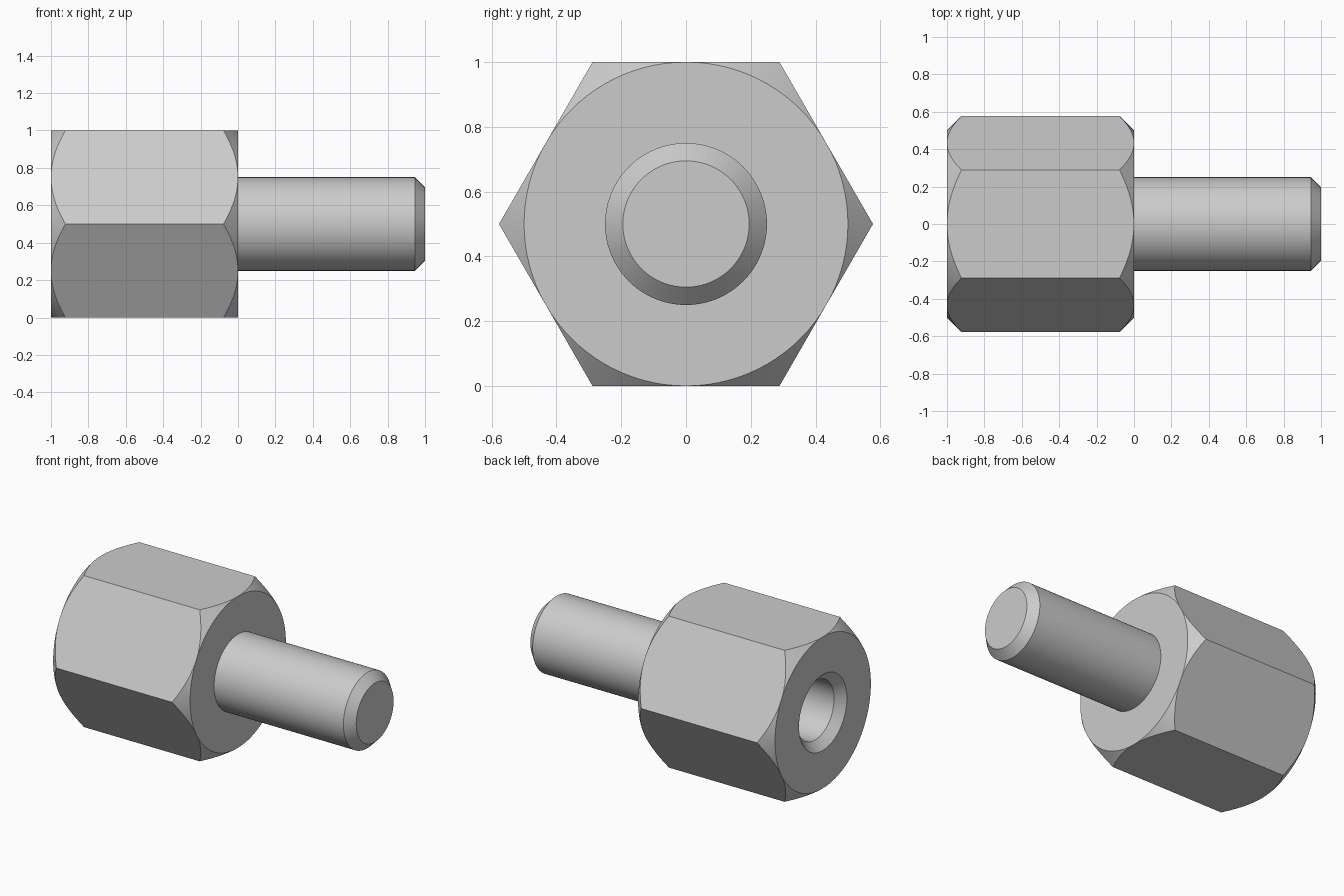
import bpy, bmesh
from math import cos, sin, radians

cube = bpy.data.objects.get("Cube")
if cube:
    bpy.data.objects.remove(cube, do_unlink=True)

SEGMENTS = 96          # divisible by six, so hex corners land on vertices
APOTHEM = 0.5          # half the width across flats
AXIS_Z = 0.5

steel = bpy.data.materials.new("light grey steel")
steel.use_nodes = True
steel.diffuse_color = (0.6, 0.6, 0.6, 1)
steel.node_tree.nodes["Principled BSDF"].inputs["Base Color"].default_value = (0.6, 0.6, 0.6, 1)


def circle(x, radius):
    """Round ring at x."""
    return lambda deg: (x, radius)


def chamfered_hex(x, direction):
    """Hexagonal ring whose corners fall back along x on a 45 degree cone."""
    def ring(deg):
        radius = APOTHEM / cos(radians(deg % 60 - 30))
        return x + direction * (radius - APOTHEM), radius
    return ring


def lathe(name, rings):
    """Skin rings around the x axis and cap both ends."""
    bm = bmesh.new()
    loops = []
    for ring in rings:
        loop = []
        for i in range(SEGMENTS):
            deg = 360 * i / SEGMENTS
            x, r = ring(deg)
            loop.append(bm.verts.new((x, r * cos(radians(deg)), AXIS_Z + r * sin(radians(deg)))))
        loops.append(loop)
    for a, b in zip(loops, loops[1:]):
        for i in range(SEGMENTS):
            j = (i + 1) % SEGMENTS
            bm.faces.new((a[i], a[j], b[j], b[i]))
    bm.faces.new(loops[0])
    bm.faces.new(loops[-1])
    # Chamfer vanishes at the middle of each flat
    bmesh.ops.remove_doubles(bm, verts=bm.verts, dist=1e-5)
    bmesh.ops.recalc_face_normals(bm, faces=bm.faces)
    mesh = bpy.data.meshes.new(name)
    bm.to_mesh(mesh)
    bm.free()
    mesh.materials.append(steel)
    obj = bpy.data.objects.new(name, mesh)
    bpy.context.collection.objects.link(obj)
    bpy.ops.object.select_all(action="DESELECT")
    obj.select_set(True)
    bpy.context.view_layer.objects.active = obj
    bpy.ops.object.shade_smooth_by_angle(angle=radians(30))
    return obj


# Hexagonal body with a countersunk blind hole in its left-hand end
lathe("hex_body", [
    circle(-0.25, 0.195),
    circle(-0.945, 0.195),
    circle(-1, 0.25),
    circle(-1, APOTHEM),
    chamfered_hex(-1, 1),
    chamfered_hex(0, -1),
    circle(0, APOTHEM),
    circle(0, 0.24),
])

# Round stud with a chamfered tip
lathe("stud", [
    circle(-0.02, 0.25),
    circle(0.945, 0.25),
    circle(1, 0.195),
])
